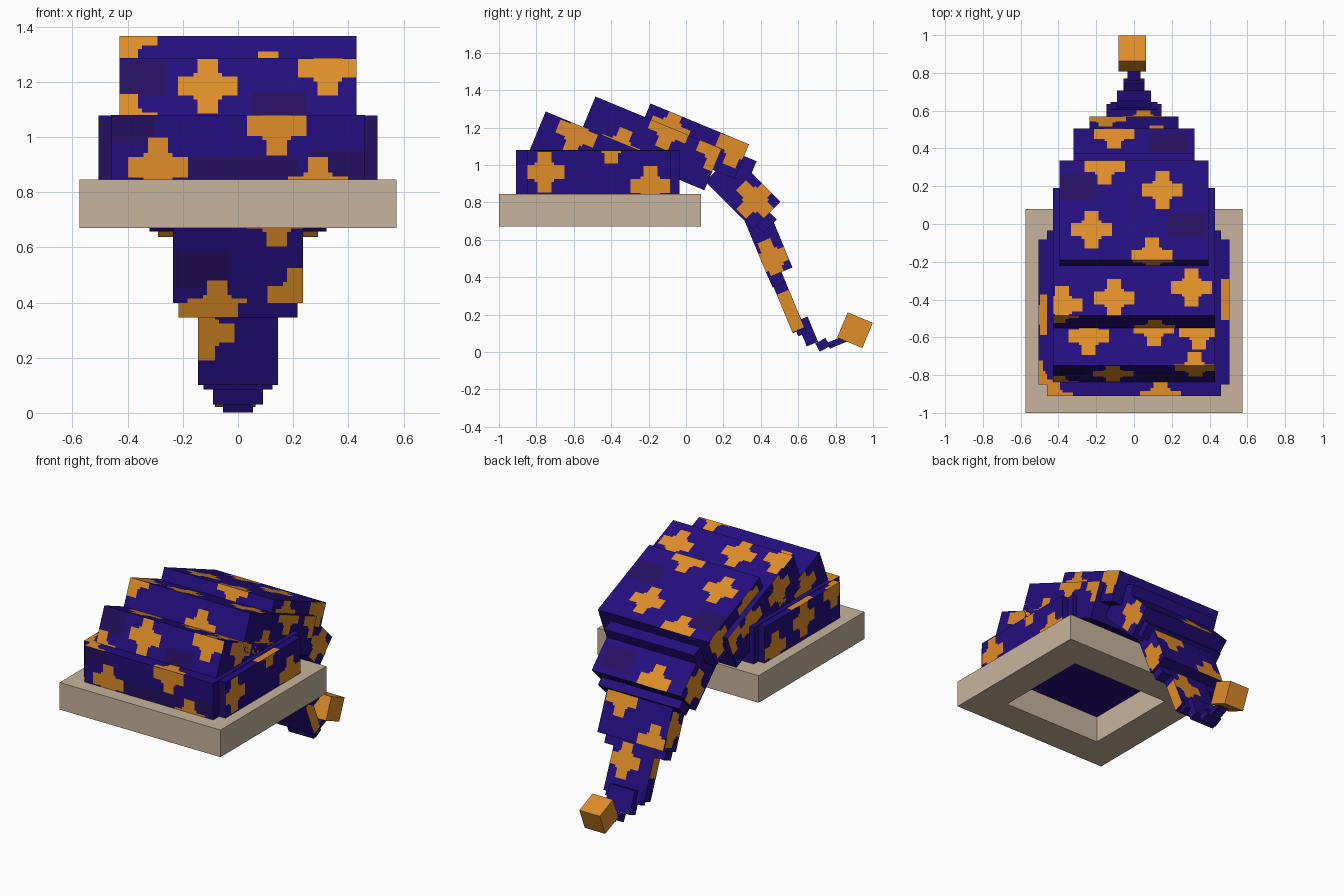
import bpy, bmesh, math
from mathutils import Vector

if "Cube" in bpy.data.objects:
    bpy.data.objects.remove(bpy.data.objects["Cube"], do_unlink=True)


def material(name, rgb):
    m = bpy.data.materials.new(name)
    m.use_nodes = True
    m.diffuse_color = (*rgb, 1)
    m.node_tree.nodes["Principled BSDF"].inputs["Base Color"].default_value = (*rgb, 1)
    return m


PURPLE = material("deep purple", (0.0176, 0.0044, 0.209))
DUSK = material("dusky purple", (0.0185, 0.005, 0.115))
GOLD = material("gold", (0.745, 0.270, 0.021))
TAN = material("tan", (0.578, 0.456, 0.332))

# Side letter -> (normal axis, sign, two in-plane axes); local z is minus depth
SIDES = {"T": (2, 1, 0, 1), "U": (2, -1, 0, 1), "F": (1, -1, 0, 2),
         "B": (1, 1, 0, 2), "R": (0, 1, 1, 2), "L": (0, -1, 1, 2)}
ARM, FILLET, REACH = 0.037, 0.052, 0.108
DUSK_U, DUSK_V = 0.10, 0.07


def expand(marks):
    """Turn (side, u, v) into face axes and local coordinates."""
    out = []
    for side, u, v in marks:
        n, sign, p, q = SIDES[side]
        out.append((n, sign, p, q, u, -v if q == 2 else v))
    return out


def box(name, half, start, angle, length, depth, marks=(), dusk=(), mats=(PURPLE, GOLD, DUSK), x=0):
    """Tilted box from its top front edge; crosses are cut into its faces."""
    bm = bmesh.new()
    bmesh.ops.create_cube(bm, size=1)
    for v in bm.verts:
        v.co = Vector((v.co.x * 2 * half, (v.co.y + .5) * length, (v.co.z - .5) * depth))
    lo, hi = (-half, 0, -depth), (half, length, 0)
    crosses, patches = expand(marks), expand(dusk)

    # Cut lines around every cross and patch
    cuts = set()
    for n, s, p, q, u, v in crosses:
        for axis, c in ((p, u), (q, v)):
            cuts |= {(axis, round(c + k * o, 3)) for o in (ARM, FILLET, REACH) for k in (-1, 1)}
    for n, s, p, q, u, v in patches:
        cuts |= {(p, round(u + k * DUSK_U, 3)) for k in (-1, 1)}
        cuts |= {(q, round(v + k * DUSK_V, 3)) for k in (-1, 1)}
    for axis, c in sorted(cuts):
        if lo[axis] + .002 < c < hi[axis] - .002:
            co, no = Vector((0, 0, 0)), Vector((0, 0, 0))
            co[axis], no[axis] = c, 1
            bmesh.ops.bisect_plane(bm, geom=bm.verts[:] + bm.edges[:] + bm.faces[:],
                                   dist=1e-5, plane_co=co, plane_no=no)

    # Colour each face by whether it falls inside a cross or patch
    bm.normal_update()
    for f in bm.faces:
        c = f.calc_center_median()
        for n, s, p, q, u, v in patches:
            if f.normal[n] * s > .9 and abs(c[p] - u) < DUSK_U and abs(c[q] - v) < DUSK_V:
                f.material_index = 2
        for n, s, p, q, u, v in crosses:
            a, b = sorted((abs(c[p] - u), abs(c[q] - v)))
            if f.normal[n] * s > .9 and ((a < ARM and b < REACH) or b < FILLET):
                f.material_index = 1
    me = bpy.data.meshes.new(name)
    bm.to_mesh(me)
    bm.free()
    for m in mats:
        me.materials.append(m)
    ob = bpy.data.objects.new(name, me)
    ob.location = (x, start[0], start[1])
    ob.rotation_euler.x = -math.radians(angle)
    bpy.context.collection.objects.link(ob)
    return ob


# Square brim with an open middle
def brim():
    bm = bmesh.new()
    rings = []
    for z in (0.67, 0.845):
        for hx, y0, y1 in ((0.575, -1.0, 0.08), (0.36, -0.784, -0.136)):
            rings.append([bm.verts.new(p) for p in
                          ((-hx, y0, z), (hx, y0, z), (hx, y1, z), (-hx, y1, z))])
    ob, ib, ot, it = rings
    for i in range(4):
        j = (i + 1) % 4
        for a, b in ((ob, ot), (ot, it), (it, ib), (ib, ob)):
            bm.faces.new((a[i], a[j], b[j], b[i]))
    bmesh.ops.recalc_face_normals(bm, faces=bm.faces)
    me = bpy.data.meshes.new("brim")
    bm.to_mesh(me)
    bm.free()
    me.materials.append(TAN)
    bpy.context.collection.objects.link(bpy.data.objects.new("brim", me))


brim()

# Upright base of the cap
box("cap_base", 0.46, (-0.91, 1.08), 0, 0.875, 0.235,
    [("F", -.29, .19), ("F", .14, .04), ("F", .29, .26), ("T", -.43, -.02), ("T", .14, -.01)],
    [("F", -.08, .22), ("F", .12, .22), ("F", .36, .2), ("F", -.4, .03)])
box("cap_base_sides", 0.505, (-0.85, 1.077), 0, 0.768, 0.232,
    [("R", .093, .115), ("R", .66, .19), ("R", .45, -.04), ("T", .47, .45), ("T", -.46, .37),
     ("T", -.52, .02), ("L", .37, .1), ("L", .66, .18), ("L", .06, .03)],
    [("F", -.46, .08), ("F", .46, .08), ("F", -.46, .2), ("F", .46, .2)])

# Overlapping folds leaning backwards
box("front_fold", 0.43, (-0.75, 1.286), 22.5, 0.6, 0.24,
    [("F", -.11, .11), ("F", .325, .04), ("F", -.40, .25), ("T", -.24, .17), ("T", .105, .22),
     ("T", .32, -.03), ("T", .345, .2), ("R", .198, .046), ("L", .2, .1)],
    [("F", .15, .2), ("F", -.36, .08)])
box("top_fold", 0.43, (-0.484, 1.366), 22.5, 0.73, 0.24,
    [("F", -.40, 0), ("F", .11, .17), ("T", -.105, .10), ("T", .305, .16), ("T", -.38, .06),
     ("R", .22, .207), ("R", .714, .024), ("R", .431, .012),
     ("L", .2, .1), ("L", .5, .08), ("L", .71, .03)])
box("rear_fold", 0.395, (-0.19, 1.329), 22.5, 0.57, 0.2,
    [("T", -.225, .173), ("T", .15, .40), ("T", -.155, .54), ("T", .095, .02), ("F", .1, 0),
     ("R", .146, .09), ("R", .515, .04), ("L", .15, .06), ("L", .5, .06)],
    [("T", .28, .2), ("T", -.3, .42)])
box("rear_fold_lip", 0.32, (0.10, 1.135), 22.5, 0.3, 0.09)

# Bend where the cap turns downwards
box("bend", 0.32, (0.251, 1.059), 45, 0.36, 0.208,
    [("T", -.105, .32), ("R", .257, .088), ("L", .257, .088)], [("T", .18, .25)])
box("bend_lip", 0.29, (0.343, 0.85), 45, 0.2, 0.1,
    [("U", -.25, .17), ("U", .25, .17)])

# Hanging tail, narrowing in steps
box("upper_tail", 0.235, (0.443, 0.757), 67.5, 0.33, 0.141,
    [("U", .14, 0), ("U", .215, .3), ("U", -.075, .35), ("R", .247, .087), ("L", .2, .05),
     ("T", .12, .1), ("T", -.15, .3)], [("U", -.13, .2)])
box("upper_tail_lip", 0.215, (0.432, 0.603), 67.5, 0.25, 0.07, [("U", -.108, .22)])
box("lower_tail", 0.145, (0.482, 0.497), 67.5, 0.4, 0.07,
    [("U", -.12, .195), ("R", .286, .034), ("L", .15, .03), ("T", .05, .2)])
box("lower_tail_lip", 0.125, (0.608, 0.196), 67.5, 0.1, 0.05)
box("tail_end", 0.09, (0.65, 0.19), 67.5, 0.146, 0.065)
box("tail_curl", 0.055, (0.746, 0.075), 62, 0.05, 0.062)
box("tail_tip", 0.035, (0.755, 0.05), -22.5, 0.12, 0.035)

# Cube bobble at the tip
box("bobble", 0.073, (0.864, 0.212), 22.5, 0.146, 0.146, mats=(GOLD,), x=-0.01)
